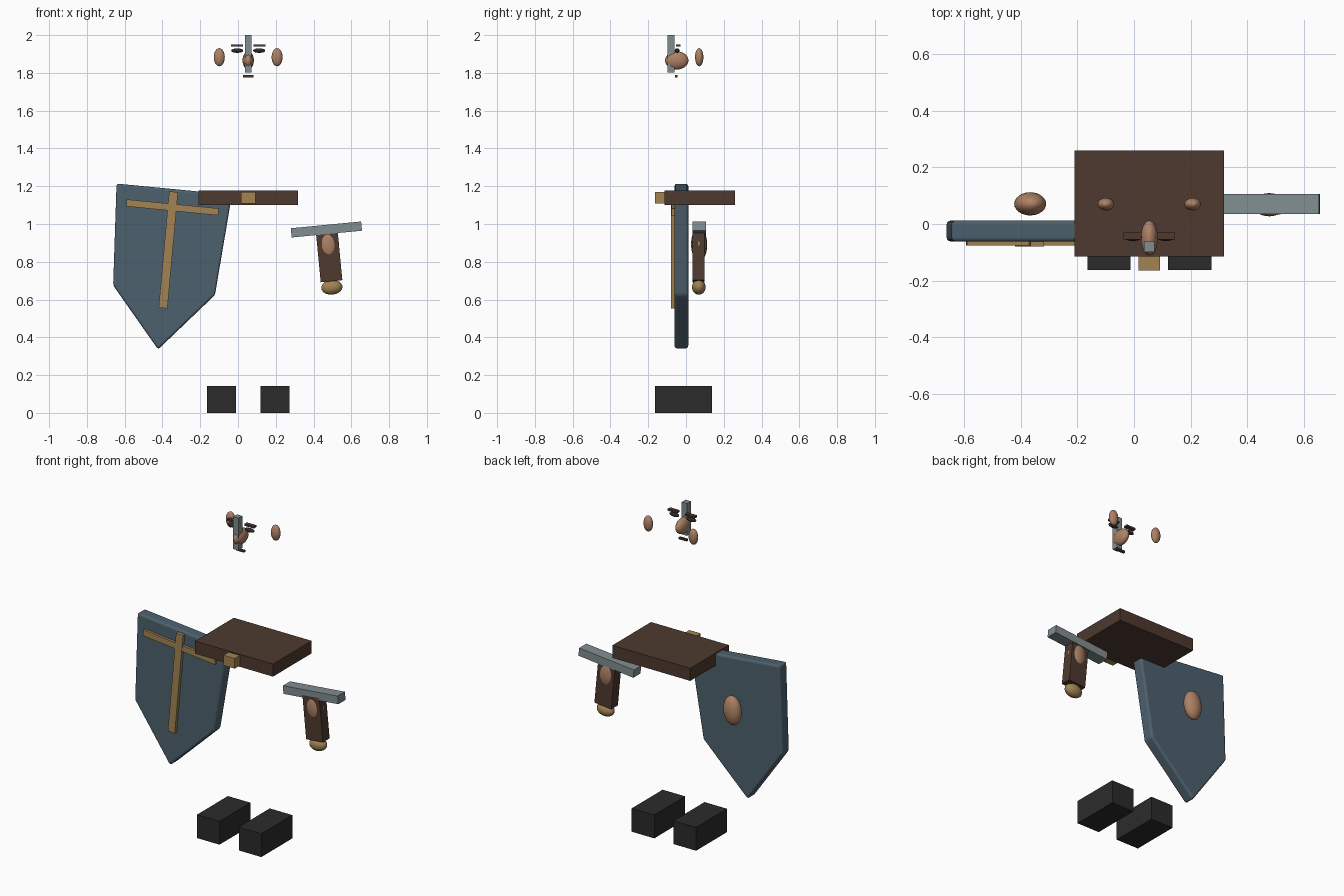
import bpy, bmesh, math
from mathutils import Matrix, Vector

if "Cube" in bpy.data.objects:
    bpy.data.objects.remove(bpy.data.objects["Cube"])


def material(name, r, g, b):
    m = bpy.data.materials.new(name)
    m.diffuse_color = (r, g, b, 1)
    m.use_nodes = True
    m.node_tree.nodes["Principled BSDF"].inputs["Base Color"].default_value = m.diffuse_color
    return m


BROWN = material("dark leather", 0.075, 0.042, 0.028)
BLACK = material("black", 0.024, 0.024, 0.024)
GOLD = material("brass", 0.36, 0.23, 0.085)
STEEL = material("steel", 0.22, 0.27, 0.285)
BLUE = material("slate blue", 0.076, 0.12, 0.156)
SKIN = material("skin", 0.42, 0.22, 0.13)


def finish(name, bm, mat, smooth=False):
    bmesh.ops.recalc_face_normals(bm, faces=bm.faces)
    mesh = bpy.data.meshes.new(name)
    for f in bm.faces:
        f.smooth = smooth
    bm.to_mesh(mesh)
    bm.free()
    mesh.materials.append(mat)
    ob = bpy.data.objects.new(name, mesh)
    bpy.context.collection.objects.link(ob)
    return ob


def box(name, center, size, mat, tilt=0):
    bm = bmesh.new()
    bmesh.ops.create_cube(bm, size=1)
    bm.transform(Matrix.Rotation(math.radians(tilt), 4, 'Y') @ Matrix.Diagonal((*size, 1)))
    ob = finish(name, bm, mat)
    ob.location = center
    return ob


def ellipsoid(name, center, radii, mat, tilt=0):
    bm = bmesh.new()
    bmesh.ops.create_uvsphere(bm, u_segments=24, v_segments=16, radius=1)
    bm.transform(Matrix.Rotation(math.radians(tilt), 4, 'Y') @ Matrix.Diagonal((*radii, 1)))
    ob = finish(name, bm, mat, True)
    ob.location = center
    return ob


MID = 0.054  # body centre line

# Belt, buckle and boots
box("belt", (MID, 0.072, 1.139), (0.528, 0.374, 0.077), BROWN)
box("belt_buckle", (MID, -0.128, 1.139), (0.077, 0.072, 0.062), GOLD)

# Paired parts either side of the centre line
for side, s in (("right", -1), ("left", 1)):
    box(side + "_boot", (MID + s * 0.142, -0.013, 0.0715), (0.153, 0.3, 0.143), BLACK)
    ellipsoid(side + "_ear", (MID + s * 0.153, 0.07, 1.883), (0.029, 0.022, 0.048), SKIN)
    ellipsoid(side + "_eye", (MID + s * 0.058, -0.047, 1.918), (0.032, 0.013, 0.012), BLACK)
    box(side + "_eyebrow", (MID + s * 0.059, -0.042, 1.945), (0.064, 0.024, 0.012), BROWN)

# Face
ellipsoid("nose", (MID, -0.049, 1.866), (0.03, 0.062, 0.048), SKIN)
box("helmet_nose_guard", (MID, -0.08, 1.901), (0.036, 0.037, 0.198), STEEL)
box("mouth", (MID, -0.052, 1.782), (0.055, 0.014, 0.012), BROWN)

# Shield: extruded outline with rounded rims
outline = [(-0.643, 1.214), (-0.032, 1.155), (-0.122, 0.624), (-0.423, 0.336), (-0.661, 0.675)]
bm = bmesh.new()
face = bm.faces.new([bm.verts.new((x, -0.061, z)) for x, z in outline])
ext = bmesh.ops.extrude_face_region(bm, geom=[face])
bmesh.ops.translate(bm, vec=Vector((0, 0.073, 0)),
                    verts=[v for v in ext["geom"] if isinstance(v, bmesh.types.BMVert)])
bmesh.ops.recalc_face_normals(bm, faces=bm.faces)
bmesh.ops.bevel(bm, geom=list(bm.edges), offset=0.013, segments=3,
                profile=0.5, affect='EDGES')
finish("shield", bm, BLUE)

# Shield cross
box("shield_cross_upright", (-0.369, -0.068, 0.863), (0.047, 0.024, 0.618), GOLD, 5.2)
box("shield_cross_bar", (-0.347, -0.066, 1.088), (0.49, 0.02, 0.037), GOLD, 5.6)

# Sword hilt
box("sword_guard", (0.468, 0.07, 0.971), (0.374, 0.07, 0.049), STEEL, -5.5)
box("sword_grip", (0.4825, 0.067, 0.829), (0.115, 0.064, 0.265), BROWN, -5.5)
ellipsoid("sword_pommel", (0.497, 0.068, 0.665), (0.056, 0.036, 0.039), GOLD, -5.5)

# Hands
ellipsoid("shield_hand", (-0.366, 0.071, 0.89), (0.056, 0.041, 0.088), SKIN, 5.5)
ellipsoid("sword_hand", (0.477, 0.068, 0.892), (0.058, 0.041, 0.09), SKIN, -5.5)
